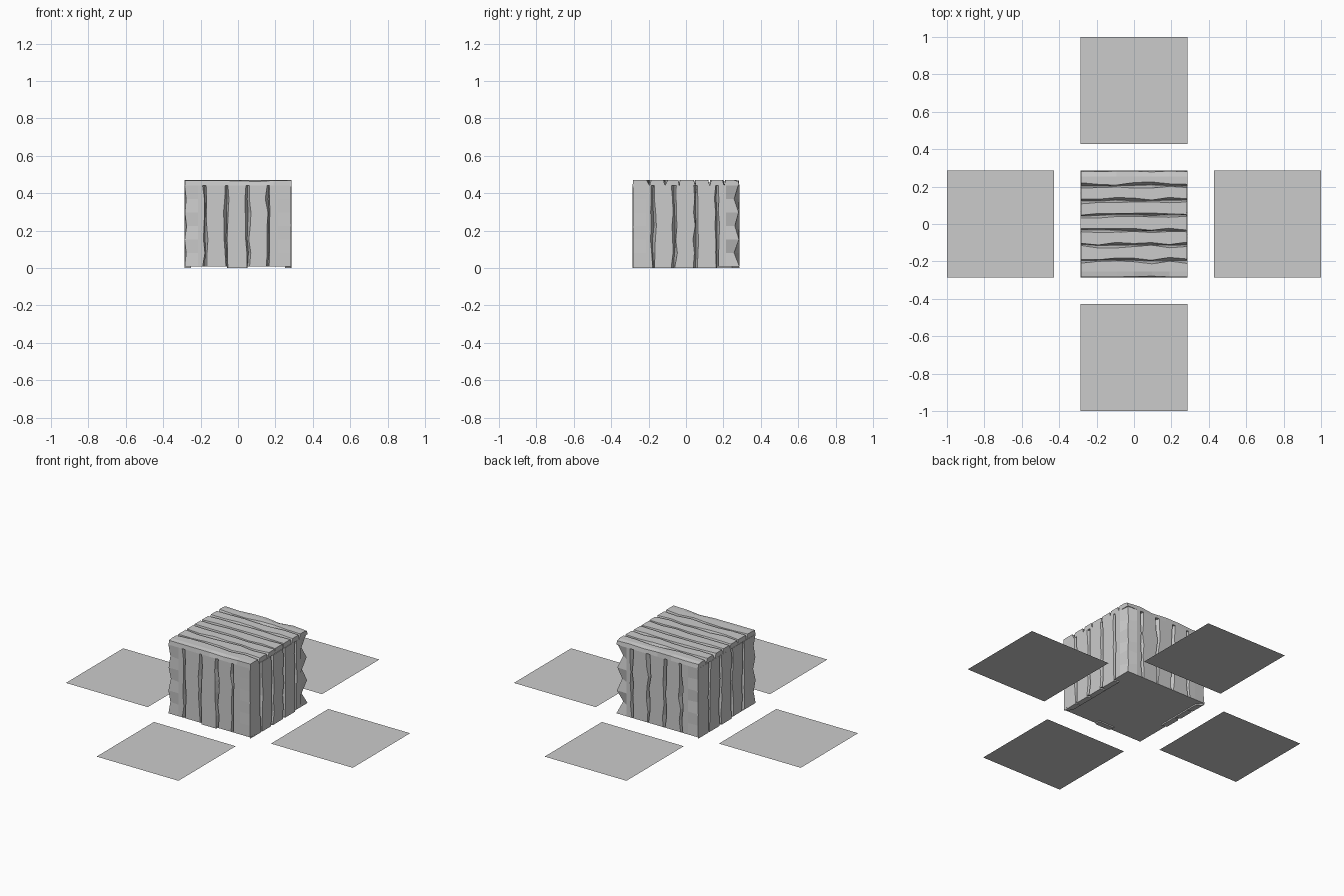
import bpy, bmesh, math, random
from mathutils import Matrix, Vector

if "Cube" in bpy.data.objects:
    bpy.data.objects.remove(bpy.data.objects["Cube"])

random.seed(7)
H = 0.285        # half width of the crate
Z0, ZT, TOP = 0.008, 0.44, 0.47


def add_mesh(name, bm, mat=Matrix()):
    bm.transform(mat)
    bmesh.ops.recalc_face_normals(bm, faces=bm.faces)
    me = bpy.data.meshes.new(name)
    bm.to_mesh(me)
    bm.free()
    ob = bpy.data.objects.new(name, me)
    bpy.context.collection.objects.link(ob)
    return ob


def loft(name, sections, mat):
    """Skin a row of equal-sized closed sections and cap both ends."""
    bm = bmesh.new()
    rings = [[bm.verts.new(p) for p in s] for s in sections]
    n = len(rings[0])
    for r, q in zip(rings, rings[1:]):
        for i in range(n):
            j = (i + 1) % n
            bm.faces.new((r[i], r[j], q[j], q[i]))
    bm.faces.new(rings[0])
    bm.faces.new(rings[-1])
    return add_mesh(name, bm, mat)


def wobble(n, lo, hi):
    return [random.uniform(lo, hi) for _ in range(n)]


def flat_panel(name, x, y, z):
    bm = bmesh.new()
    bmesh.ops.create_grid(bm, x_segments=1, y_segments=1, size=H)
    return add_mesh(name, bm, Matrix.Translation((x, y, z)))


# Floor and the four flat panels lying around the crate
flat_panel("crate_floor", 0, 0, Z0)
for i, (x, y) in enumerate([(0.714, 0), (-0.714, 0), (0, 0.714), (0, -0.714)]):
    flat_panel(f"ground_panel_{i + 1}", x, y, Z0)

# Inner core behind the planks
bm = bmesh.new()
bmesh.ops.create_cube(bm, size=1)
add_mesh("crate_core", bm, Matrix.Translation((0, 0, (Z0 + ZT) / 2 + 0.002)) @
         Matrix.Diagonal((0.5, 0.5, ZT - Z0, 1)))

# Vertical side planks: five per wall, with ragged grooves between them
NS = 7
zs = [Z0 + (ZT - Z0) * i / (NS - 1) for i in range(NS)]
# chipped dents along each vertical corner (corner k is right of wall k)
dents = [wobble(NS, 0, 0.004) for _ in range(4)]
dents[1] = [0, 0.028, 0.002, 0.024, 0.004, 0.028, 0.006]
dents[2] = [0, 0.004, 0.0, 0.008, 0.0, 0.006, 0.0]
dents[3] = [0, 0.008, 0.0, 0.01, 0.001, 0.008, 0.0]
cuts = [-H, -0.175, -0.062, 0.052, 0.163, H]
for k in range(4):
    turn = Matrix.Rotation(k * math.pi / 2, 4, 'Z')
    lines = [[c + d for d in wobble(NS, -0.004, 0.004)] for c in cuts]
    for p in range(5):
        left = wobble(NS, 0.003, 0.016)
        right = wobble(NS, 0.003, 0.016)
        drop = random.choice((0, 0, Z0))
        sections = []
        for s in range(NS):
            z = zs[s] - (drop if s == 0 else 0)
            a, b = lines[p][s], lines[p + 1][s]
            pts = [(a, 0.25), (a + left[s], H), (b - right[s], H), (b, 0.25)]
            if p == 0:      # left corner plank
                d = dents[k - 1][s]
                pts[:2] = [(-0.245, 0.25), (-H + d, H - d)]
                pts.insert(2, (-0.215, H))
            else:
                pts.insert(2, ((a + b) / 2, H))
            if p == 4:      # right corner plank
                d = dents[k][s]
                pts[2:] = [(0.215, H), (H - d, H - d), (0.245, 0.25)]
            sections.append([Vector((u, -w, z)) for u, w in pts])
        loft(f"wall_{k + 1}_plank_{p + 1}", sections, turn)

# Lid: seven boards running left to right
NT = 7
rows = [-H, -0.195, -0.112, -0.034, 0.046, 0.126, 0.206, H]
edges = [[c + d for d in wobble(NT, -0.004, 0.004)] for c in rows]
edges[0] = [-H] * NT
edges[-1] = [H] * NT
for p in range(7):
    lo, hi = wobble(NT, 0.002, 0.017), wobble(NT, 0.002, 0.017)
    x0, x1 = random.uniform(-0.288, -0.282), random.uniform(0.279, 0.286)
    sections = []
    for s in range(NT):
        x = x0 + (x1 - x0) * s / (NT - 1)
        a, b = edges[p][s], edges[p + 1][s]
        pts = [(a, ZT), (a + lo[s], TOP), (b - hi[s], TOP), (b, ZT)]
        if p == 0:          # chipped outer edges of the lid
            pts[1] = (a + lo[s] * 0.4, TOP - lo[s] * 0.5)
            pts.insert(2, (a + 0.03, TOP))
        elif p == 6:
            pts[2] = (b - hi[s] * 0.4, TOP - hi[s] * 0.5)
            pts.insert(2, (b - 0.03, TOP))
        sections.append([Vector((x, y, z)) for y, z in pts])
    loft(f"lid_board_{p + 1}", sections, Matrix())
